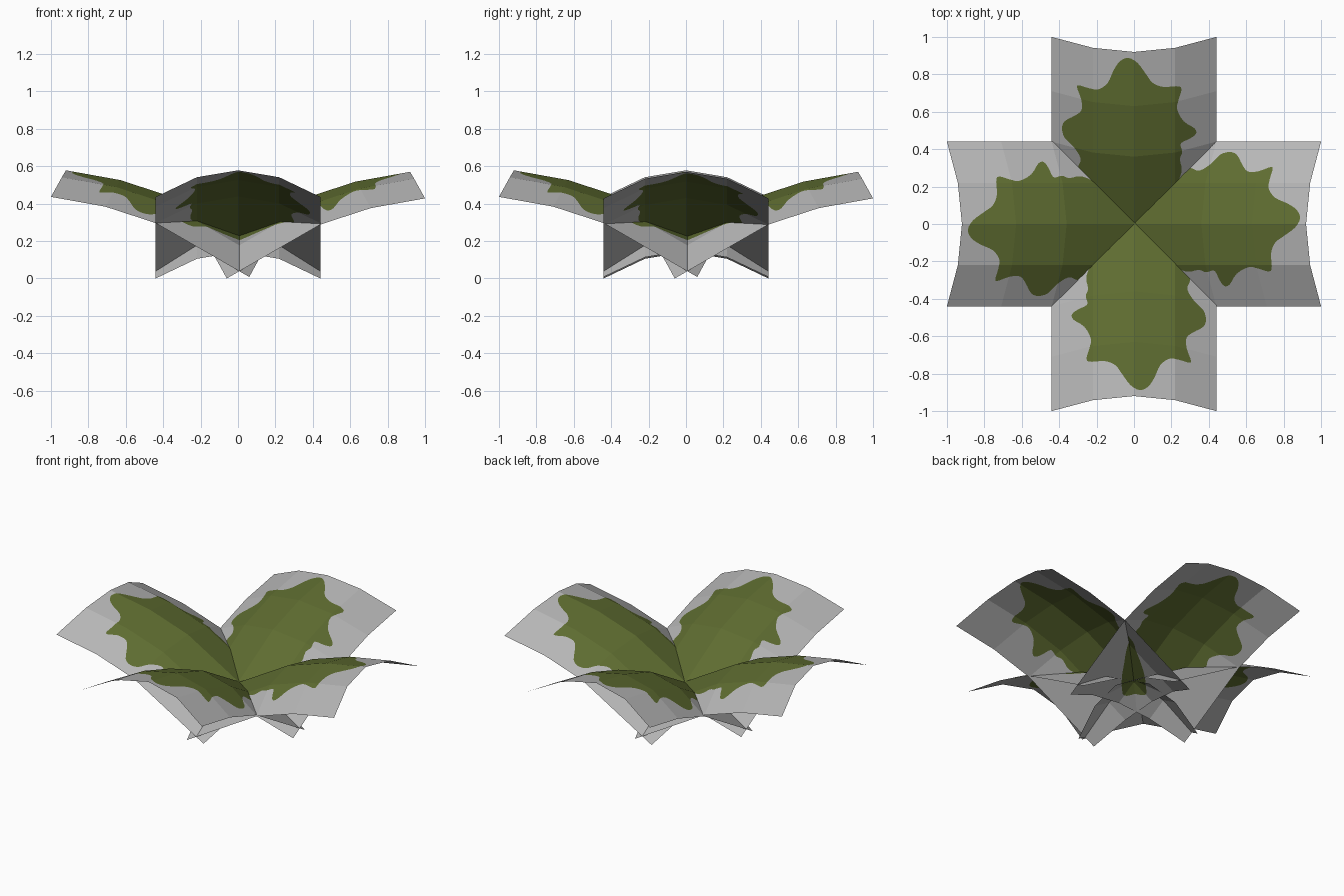
import bpy, math
from mathutils import Vector, Matrix, geometry

if "Cube" in bpy.data.objects:
    bpy.data.objects.remove(bpy.data.objects["Cube"])


def material(name, rgb):
    m = bpy.data.materials.new(name)
    m.diffuse_color = (*rgb, 1)
    m.use_nodes = True
    m.node_tree.nodes["Principled BSDF"].inputs["Base Color"].default_value = m.diffuse_color
    return m


grey = material("pale grey", (0.47, 0.47, 0.47))
green = material("leaf green", (0.112, 0.15, 0.03))

# Midrib profile (distance from centre, height) and the sideways droop
RIB = [(-0.14, 0.145), (0.36, 0.433), (0.63, 0.521), (0.92, 0.573)]
DROOP = [(0, 0, 0), (0.22, 0.022, 0.037), (0.44, 0.08, 0.142)]

# Scalloped leaf outline seen from above: (distance, sideways)
OUTLINE = [
    (-0.09, 0.0), (-0.05, 0.05), (0.02, 0.12), (0.10, 0.18), (0.18, 0.23),
    (0.24, 0.285), (0.30, 0.30), (0.35, 0.285), (0.415, 0.325), (0.46, 0.37), (0.51, 0.385),
    (0.55, 0.37), (0.58, 0.315), (0.61, 0.28), (0.67, 0.283), (0.74, 0.305),
    (0.727, 0.245), (0.72, 0.19), (0.755, 0.14), (0.82, 0.11), (0.87, 0.075),
    (0.888, 0.03), (0.86, -0.02), (0.80, -0.065), (0.755, -0.10),
    (0.733, -0.155), (0.733, -0.25), (0.67, -0.24), (0.615, -0.23),
    (0.55, -0.265), (0.51, -0.325), (0.48, -0.33), (0.455, -0.295),
    (0.43, -0.25), (0.385, -0.258), (0.345, -0.245), (0.28, -0.255),
    (0.18, -0.21), (0.10, -0.16), (0.02, -0.11), (-0.05, -0.05)]


def lerp_table(table, x, col):
    for a, b in zip(table, table[1:]):
        if x <= b[0] or b is table[-1]:
            t = (x - a[0]) / (b[0] - a[0])
            return a[col] + t * (b[col] - a[col])


def bend(u, v):
    return Vector((u + lerp_table(DROOP, abs(v), 1), v,
                   lerp_table(RIB, u, 1) - lerp_table(DROOP, abs(v), 2)))


def rounded(points, steps=3):
    """Closed smooth curve through the points."""
    n, out = len(points), []
    for i in range(n):
        a, b, c, d = (Vector(points[(i + k) % n]) for k in (-1, 0, 1, 2))
        for s in range(steps):
            t = s / steps
            out.append(0.5 * (2 * b + (c - a) * t + (2 * a - 5 * b + 4 * c - d) * t * t
                              + (3 * b - a - 3 * c + d) * t ** 3))
    return out


# Flat pattern: fold lines of the sheet plus the leaf outline, cut together
pts, edges = [], []


def add_line(a, b):
    pts.extend([Vector(a), Vector(b)])
    edges.append((len(pts) - 2, len(pts) - 1))


for u, _ in RIB:
    add_line((u, -0.44), (u, 0.44))
for v in (-0.44, -0.22, 0, 0.22, 0.44):
    add_line((RIB[0][0], v), (RIB[-1][0], v))
leaf = [Vector((d - lerp_table(DROOP, abs(v), 1), v)) for d, v in rounded(OUTLINE)]
first = len(pts)
pts += leaf
edges += [(first + k, first + (k + 1) % len(leaf)) for k in range(len(leaf))]
flat, _, tris, _, _, _ = geometry.delaunay_2d_cdt(pts, edges, [], 0, 1e-5)


def in_leaf(p):
    inside = False
    for a, b in zip(leaf, leaf[1:] + leaf[:1]):
        if (a.y > p.y) != (b.y > p.y):
            if p.x < a.x + (p.y - a.y) / (b.y - a.y) * (b.x - a.x):
                inside = not inside
    return inside


painted = [in_leaf((flat[t[0]] + flat[t[1]] + flat[t[2]]) / 3) for t in tris]

# Four bent sheets, each turned a quarter and crossing in the middle
names = ["right_leaf", "back_leaf", "left_leaf", "front_leaf"]
lifts = [0.0, 0.0, 0.008, 0.008]
for i, (name, lift) in enumerate(zip(names, lifts)):
    me = bpy.data.meshes.new(name)
    turn = Matrix.Rotation(i * math.pi / 2, 3, 'Z')
    verts = [turn @ (bend(p[0], p[1]) + Vector((0, 0, lift - 0.003))) for p in flat]
    me.from_pydata(verts, [], [list(t) for t in tris])
    me.materials.append(grey)
    me.materials.append(green)
    for poly, is_green in zip(me.polygons, painted):
        poly.material_index = int(is_green)
    me.update()
    bpy.context.collection.objects.link(bpy.data.objects.new(name, me))
